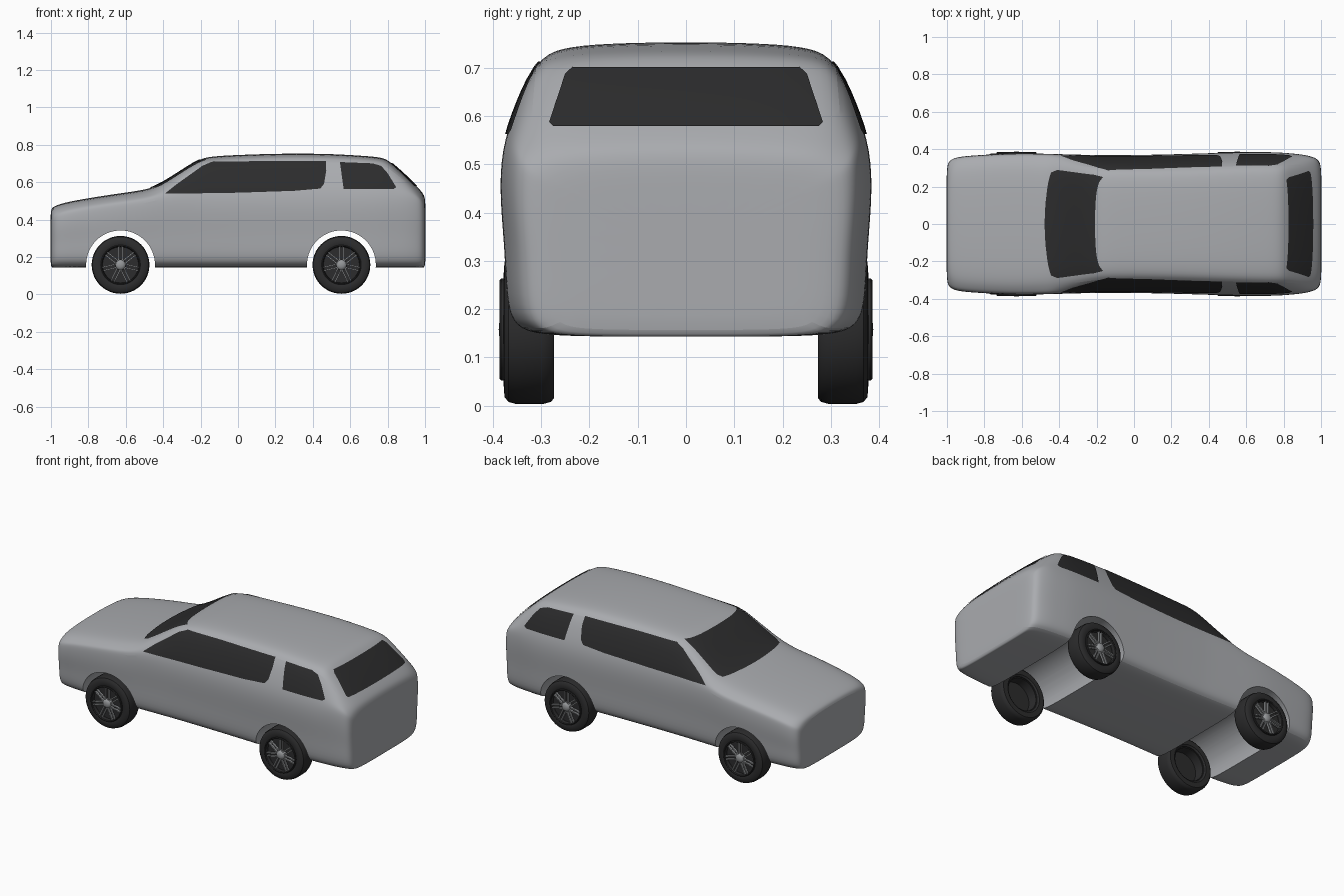
import bpy, bmesh, math
from mathutils import Vector, Matrix
from mathutils.bvhtree import BVHTree

if "Cube" in bpy.data.objects:
    bpy.data.objects.remove(bpy.data.objects["Cube"])


def material(name, rgb):
    m = bpy.data.materials.new(name)
    m.use_nodes = True
    m.diffuse_color = (*rgb, 1)
    m.node_tree.nodes["Principled BSDF"].inputs["Base Color"].default_value = (*rgb, 1)
    return m


PAINT = material("silver paint", (0.40, 0.41, 0.43))
GLASS = material("dark glass", (0.025, 0.025, 0.026))
RUBBER = material("black rubber", (0.025, 0.025, 0.026))
ALLOY = material("grey alloy", (0.30, 0.31, 0.32))
WHEELS = {"front": -0.628, "rear": 0.553}
AXLE_Z = 0.158


def finish(name, bm, mat, angle=35):
    me = bpy.data.meshes.new(name)
    bmesh.ops.recalc_face_normals(bm, faces=bm.faces)
    bm.to_mesh(me)
    bm.free()
    me.materials.append(mat)
    ob = bpy.data.objects.new(name, me)
    bpy.context.collection.objects.link(ob)
    smooth(ob, angle)
    return ob


def smooth(ob, angle):
    bpy.ops.object.select_all(action="DESELECT")
    ob.select_set(True)
    bpy.context.view_layer.objects.active = ob
    bpy.ops.object.shade_smooth_by_angle(angle=math.radians(angle))


# Body cross-section: right half from sill to roof, then mirrored
def section(x, top, w, scale=1.0):
    k = max(0.0, min(1.0, (top - 0.53) / 0.22))
    belt = min(0.53, top - 0.06)
    up = belt - 0.2
    s = w - 0.03 - 0.045 * k
    half = [(0, 0.143), (0.4 * w, 0.143), (0.72 * w, 0.145), (0.90 * w, 0.155),
            (0.965 * w, 0.20), (0.97 * w, 0.2 + 0.35 * up), (w, 0.2 + 0.7 * up),
            (w - 0.003, belt), (w - 0.012 - 0.022 * k, (belt + top - 0.03) / 2),
            (s, top - 0.032), (s - 0.045, top - 0.011), (0.45 * w, top - 0.002), (0, top + 0.001)]
    ring = half + [(-y, z) for y, z in reversed(half[1:-1])]
    mid = (0.143 + top) / 2
    return [Vector((x, y * scale, mid + (z - mid) * scale)) for y, z in ring]


# Body shell: stations of x, roof height, half width
stations = [(-1.002, 0.455, 0.315), (-0.985, 0.47, 0.342), (-0.95, 0.485, 0.36),
            (-0.85, 0.507, 0.369), (-0.65, 0.538, 0.38), (-0.5, 0.558, 0.378),
            (-0.43, 0.58, 0.376), (-0.32, 0.65, 0.373), (-0.21, 0.722, 0.37),
            (-0.15, 0.738, 0.37), (0.0, 0.746, 0.37), (0.25, 0.754, 0.375),
            (0.5, 0.752, 0.384), (0.7, 0.739, 0.387), (0.78, 0.731, 0.384),
            (0.82, 0.704, 0.381), (0.9, 0.633, 0.374), (0.96, 0.573, 0.36),
            (0.985, 0.546, 0.345), (1.002, 0.518, 0.315)]
bm = bmesh.new()
sections = [section(*stations[0], 0.55)] + [section(*s) for s in stations]
sections.append(section(*stations[-1], 0.55))
rings = [[bm.verts.new(p) for p in s] for s in sections]
for a, b in zip(rings, rings[1:]):
    for i in range(len(a)):
        j = (i + 1) % len(a)
        bm.faces.new((a[i], a[j], b[j], b[i]))
bm.faces.new(rings[0])
bm.faces.new(rings[-1])
body = finish("body", bm, PAINT)
sub = body.modifiers.new("round", "SUBSURF")
sub.levels = sub.render_levels = 2
bpy.ops.object.modifier_apply(modifier="round")
shell = bmesh.new()
shell.from_mesh(body.data)
tree = BVHTree.FromBMesh(shell)
shell.free()

# Wheel arch tunnels cut across the whole body
for end, x in WHEELS.items():
    bm = bmesh.new()
    bmesh.ops.create_cone(bm, cap_ends=True, segments=64, radius1=0.184, radius2=0.184, depth=1,
                          matrix=Matrix.Translation((x, 0, AXLE_Z)) @ Matrix.Rotation(math.pi / 2, 4, "X"))
    cutter = finish(end + "_arch_cutter", bm, PAINT)
    cutter.hide_render = True
    cut = body.modifiers.new("arch", "BOOLEAN")
    cut.operation, cut.solver, cut.object = "DIFFERENCE", "EXACT", cutter
    bpy.context.view_layer.objects.active = body
    bpy.ops.object.modifier_apply(modifier="arch")
    bpy.data.objects.remove(cutter)
smooth(body, 35)


# Window panes: flat outline, gridded, then laid onto the body shell
def pane(name, outline, start, ray):
    bm = bmesh.new()
    bm.faces.new([bm.verts.new(start(u, v)) for u, v in outline])
    across = Vector((1, 0, 0)) if ray.y else Vector((0, 1, 0))
    for normal in (across, Vector((0, 0, 1))):
        for i in range(-40, 41):
            bmesh.ops.bisect_plane(bm, geom=bm.verts[:] + bm.edges[:] + bm.faces[:],
                                   plane_co=normal * i * 0.025, plane_no=normal)
    for v in bm.verts[:]:
        hit, normal, _, _ = tree.ray_cast(v.co, ray)
        if hit is None:
            bm.verts.remove(v)
        else:
            v.co = hit + normal * (0.004 if normal.dot(ray) < 0 else -0.004)
    finish(name, bm, GLASS)


door_glass = [(-0.39, 0.537), (-0.33, 0.585), (-0.19, 0.685), (-0.14, 0.706), (0.1, 0.71),
              (0.47, 0.71), (0.472, 0.66), (0.46, 0.59), (0.44, 0.565), (0.3, 0.553), (0, 0.543)]
quarter_glass = [(0.545, 0.705), (0.72, 0.698), (0.765, 0.685), (0.80, 0.645),
                 (0.845, 0.572), (0.83, 0.562), (0.565, 0.562)]
for side, s in (("left", -1), ("right", 1)):
    # nose points to -x, so the sides are named for the -y and +y faces
    for name, outline in (("door_window_", door_glass), ("quarter_window_", quarter_glass)):
        pane(name + ("near" if s < 0 else "far"), outline,
             lambda u, v: Vector((u, s * 2, v)), Vector((0, -s, 0)))


def both(half):
    return half + [(-y, z) for y, z in reversed(half)]


pane("windshield", both([(0.275, 0.567), (0.288, 0.58), (0.262, 0.70), (0.25, 0.718)]),
     lambda u, v: Vector((-2, u, v)), Vector((1, 0, 0)))
pane("tailgate_window", both([(0.275, 0.577), (0.283, 0.585), (0.25, 0.685), (0.235, 0.699)]),
     lambda u, v: Vector((2, u, v)), Vector((-1, 0, 0)))


# Lathe around the axle: profile of (radius, distance from the car centre)
def lathe(name, profile, x, side, mat, closed=True):
    bm = bmesh.new()
    n = 48
    loops = []
    for i in range(n):
        a = 2 * math.pi * i / n
        loops.append([bm.verts.new((x + r * math.cos(a), side * y, AXLE_Z + r * math.sin(a)))
                      for r, y in profile])
    count = len(profile)
    for i in range(n):
        a, b = loops[i], loops[(i + 1) % n]
        for j in range(count if closed else count - 1):
            k = (j + 1) % count
            bm.faces.new((a[j], a[k], b[k], b[j]))
    bmesh.ops.remove_doubles(bm, verts=bm.verts, dist=0.0001)
    finish(name, bm, mat)


# Seven pairs of slim spokes
def spokes(name, x, side):
    bm = bmesh.new()
    for i in range(7):
        turn = Matrix.Rotation(2 * math.pi * i / 7, 4, "Y")
        for off in (-0.009, 0.009):
            place = (Matrix.Translation((x, side * 0.371, AXLE_Z)) @ turn
                     @ Matrix.Translation((off, 0, 0.057)) @ Matrix.Diagonal((0.007, 0.012, 0.09, 1)))
            bmesh.ops.create_cube(bm, size=1, matrix=place)
    finish(name, bm, ALLOY)


tyre = [(0.100, 0.372), (0.112, 0.378), (0.140, 0.376), (0.150, 0.368), (0.1545, 0.352),
        (0.1545, 0.296), (0.150, 0.280), (0.142, 0.273), (0.112, 0.273), (0.102, 0.28)]
dish = [(0, 0.358), (0.098, 0.358), (0.102, 0.362), (0.102, 0.285), (0.097, 0.285), (0.094, 0.340), (0, 0.340)]
lip = [(0.100, 0.362), (0.106, 0.376), (0.106, 0.383), (0.102, 0.386), (0.098, 0.382), (0.096, 0.362)]
hub = [(0.028, 0.358), (0.028, 0.374), (0.023, 0.382), (0.013, 0.387), (0, 0.388)]
for end, x in WHEELS.items():
    for side, label in ((-1, "near"), (1, "far")):
        tag = f"{end}_{label}_"
        lathe(tag + "tyre", tyre, x, side, RUBBER)
        lathe(tag + "wheel_dish", dish, x, side, RUBBER, False)
        lathe(tag + "rim_lip", lip, x, side, RUBBER)
        lathe(tag + "hub_cap", hub, x, side, ALLOY, False)
        spokes(tag + "spokes", x, side)
